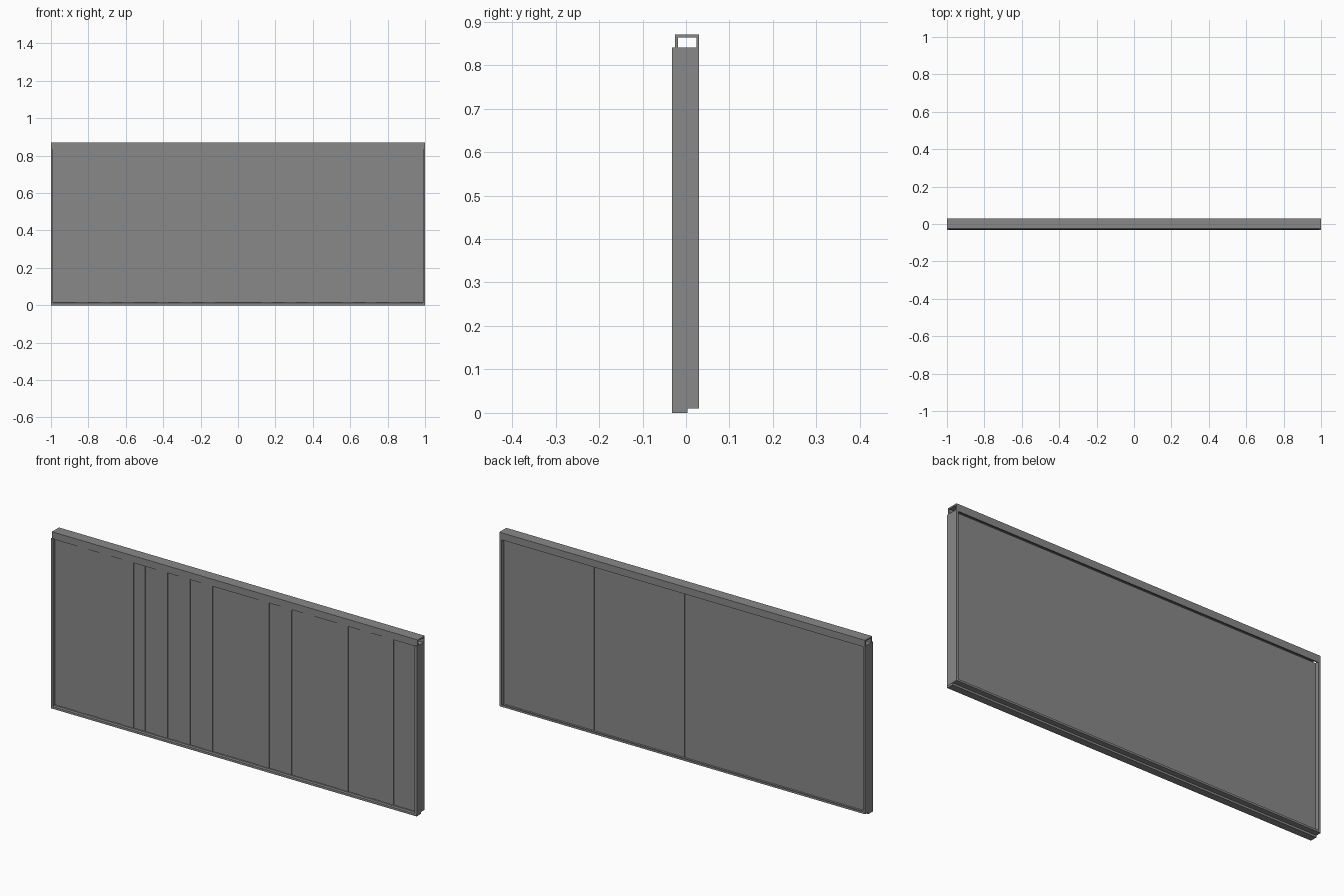
import bpy, bmesh

cube = bpy.data.objects.get("Cube")
if cube:
    bpy.data.objects.remove(cube, do_unlink=True)

GREY = (0.25, 0.25, 0.25, 1)
mat = bpy.data.materials.new("plain grey")
mat.use_nodes = True
mat.diffuse_color = GREY
mat.node_tree.nodes["Principled BSDF"].inputs["Base Color"].default_value = GREY


def extrude(name, points, offset):
    """Closed profile of 3D points, extruded along an offset."""
    bm = bmesh.new()
    face = bm.faces.new([bm.verts.new(p) for p in points])
    result = bmesh.ops.extrude_face_region(bm, geom=[face], use_keep_orig=True)
    moved = [g for g in result["geom"] if isinstance(g, bmesh.types.BMVert)]
    bmesh.ops.translate(bm, vec=offset, verts=moved)
    bmesh.ops.recalc_face_normals(bm, faces=bm.faces)
    mesh = bpy.data.meshes.new(name)
    bm.to_mesh(mesh)
    bm.free()
    mesh.materials.append(mat)
    obj = bpy.data.objects.new(name, mesh)
    bpy.context.collection.objects.link(obj)
    return obj


def rail(name, profile, half):
    """Profile of (y, z) points run along x."""
    return extrude(name, [(-half, y, z) for y, z in profile], (2 * half, 0, 0))


# Top rail: an inverted channel open below
rail("top_rail", [(-0.025, 0.835), (-0.025, 0.87), (0.03, 0.87), (0.03, 0.835),
                  (0.024, 0.835), (0.024, 0.863), (-0.018, 0.863), (-0.018, 0.835)], 1.0)

# Bottom rail: a stepped sill with a low back lip
rail("bottom_rail", [(-0.032, 0.0), (0.003, 0.0), (0.003, 0.01), (0.03, 0.01),
                     (0.03, 0.02), (0.024, 0.02), (0.024, 0.016), (-0.028, 0.016),
                     (-0.032, 0.011)], 0.999)

# End stiles, deeper than the panels on both sides
for side, name in ((1, "left_stile"), (-1, "right_stile")):
    outer, inner = side, side * 0.988
    extrude(name, [(outer, -0.032, 0.01), (outer, 0.03, 0.01),
                   (inner, 0.03, 0.01), (inner, -0.032, 0.01)], (0, 0, 0.83))

# Four ribbed cladding panels, mirrored in turn
STEP = 0.0618
FRONT, RIB, BACK = -0.019, -0.022, 0.01
GAP = 0.0006
for i in range(4):
    start = (i - 2) * 8 * STEP
    first = 2 if i % 2 == 0 else 1
    x0, x1 = start + GAP, start + 8 * STEP - GAP
    outline = [(x0, BACK), (x0, FRONT)]
    for k in range(first, first + 5, 2):
        a, b = start + k * STEP, start + (k + 1) * STEP
        outline += [(a, FRONT), (a, RIB), (b, RIB), (b, FRONT)]
    outline += [(x1, FRONT), (x1, BACK)]
    extrude(f"cladding_panel_{i + 1}", [(x, y, 0.016) for x, y in outline], (0, 0, 0.824))
